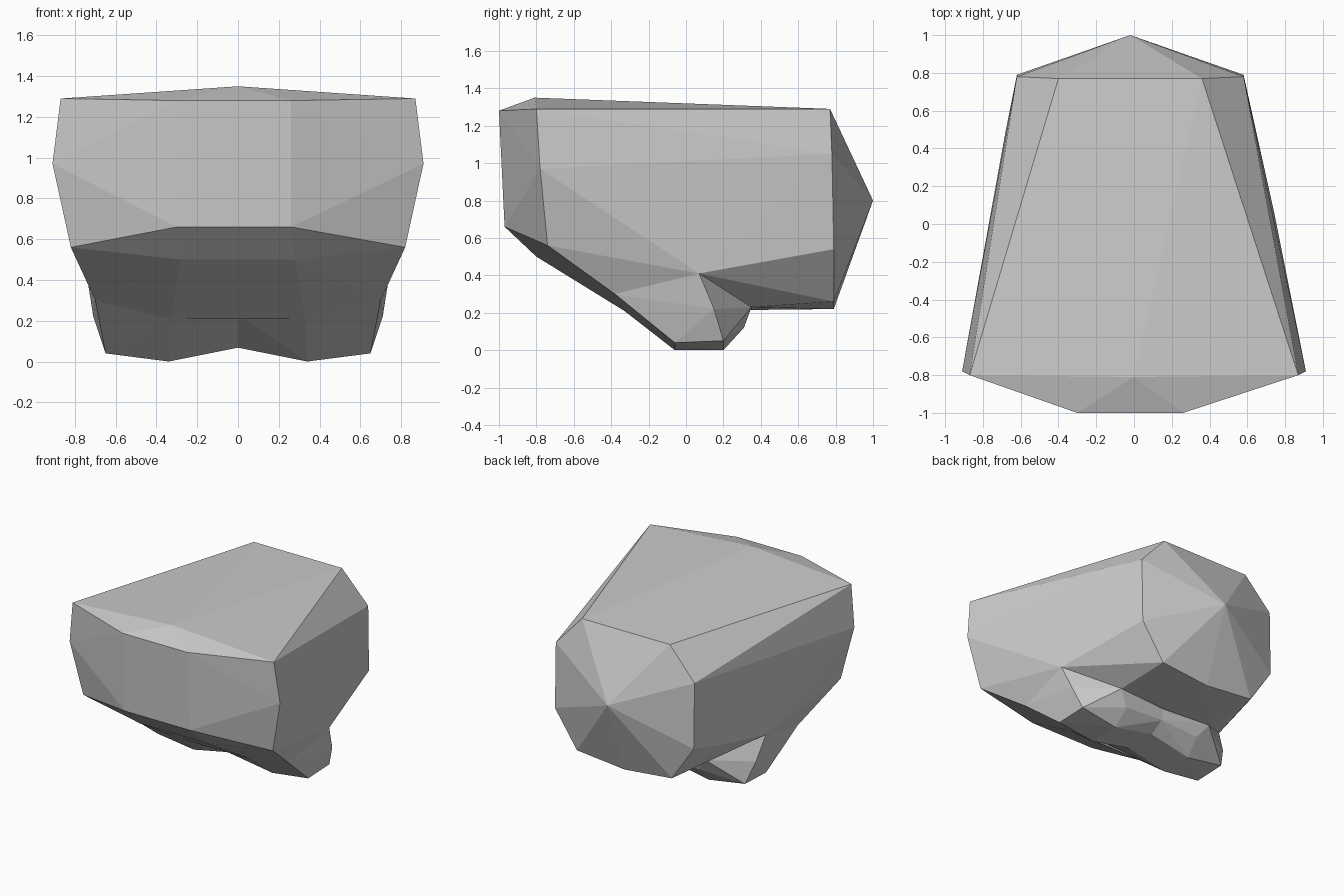
import bpy, bmesh

if "Cube" in bpy.data.objects:
    bpy.data.objects.remove(bpy.data.objects["Cube"])


def hull(name, points, sides=(1, -1)):
    """Faceted convex block from half-side points, optionally mirrored in x."""
    bm = bmesh.new()
    coords = set()
    for x, y, z in points:
        # the centre line drifts slightly at both ends
        drift = -0.02 if y > 0.4 or y < -0.9 else 0
        for s in sides:
            coords.add((round(s * x + drift, 3), y, z))
    for c in sorted(coords):
        bm.verts.new(c)
    res = bmesh.ops.convex_hull(bm, input=bm.verts[:])
    junk = {g for g in res["geom_interior"] + res["geom_unused"]
            if isinstance(g, bmesh.types.BMVert)}
    bmesh.ops.delete(bm, geom=list(junk), context='VERTS')
    bmesh.ops.recalc_face_normals(bm, faces=bm.faces[:])
    me = bpy.data.meshes.new(name)
    bm.to_mesh(me)
    bm.free()
    ob = bpy.data.objects.new(name, me)
    bpy.context.collection.objects.link(ob)
    return ob


# corners shared by several blocks
front_low = (0.82, -0.74, 0.56)
front_lip = (0.28, -0.97, 0.66)
hip = (0.74, 0.07, 0.41)
rear_low = (0.41, 0.35, 0.23)
keel = (0.33, -0.33, 0.21)
flank = (0.70, -0.38, 0.30)

# main body: front panel, top ridge, chamfered rear and pointed back cap
body = hull("body", [
    (0.28, -1.0, 1.28), (0, -0.81, 1.35), (0.87, -0.80, 1.29),
    (0.91, -0.78, 0.97), front_low, front_lip,
    (0.38, 0.45, 1.29), (0.38, 0.77, 1.29), (0.65, 0.46, 1.09),
    (0.60, 0.78, 1.05), (0.60, 0.79, 0.54), (0.41, 0.79, 0.26),
    (0, 0.79, 0.22), (0, 1.0, 0.80),
    hip, (0.66, 0.49, 0.48), rear_low, (0, 0.35, 0.215)])

# sloping underside at the front
underside = hull("front_underside", [
    front_low, front_lip, (0.28, -0.80, 0.50), (0.75, -0.59, 0.47),
    (0, -0.62, 0.41), keel, flank, hip])

# one foot block per side, leaving a shallow groove on the centre line
foot_points = [
    hip, flank, keel, rear_low, (0.71, 0.15, 0.22),
    (0.65, -0.06, 0.04), (0.65, 0.20, 0.05),
    (0.34, -0.06, 0), (0.34, 0.20, 0),
    (-0.01, -0.06, 0.07), (-0.01, 0.20, 0.07),
    (0.33, 0.31, 0.12), (-0.01, 0.31, 0.14), (-0.01, 0.33, 0.23),
    (-0.01, -0.33, 0.235), (-0.01, -0.20, 0.5), (0.5, -0.20, 0.5)]
feet = [hull("right_foot", foot_points, (1,)),
        hull("left_foot", foot_points, (-1,))]

# fuse everything into one shell
for part in [underside] + feet:
    mod = body.modifiers.new("join_" + part.name, 'BOOLEAN')
    mod.operation = 'UNION'
    mod.solver = 'EXACT'
    mod.object = part
    part.hide_render = True
    part.hide_set(True)

bpy.context.view_layer.update()
dg = bpy.context.evaluated_depsgraph_get()
fused = bpy.data.meshes.new_from_object(body.evaluated_get(dg))
body.modifiers.clear()
body.data = fused
for part in [underside] + feet:
    bpy.data.objects.remove(part)
